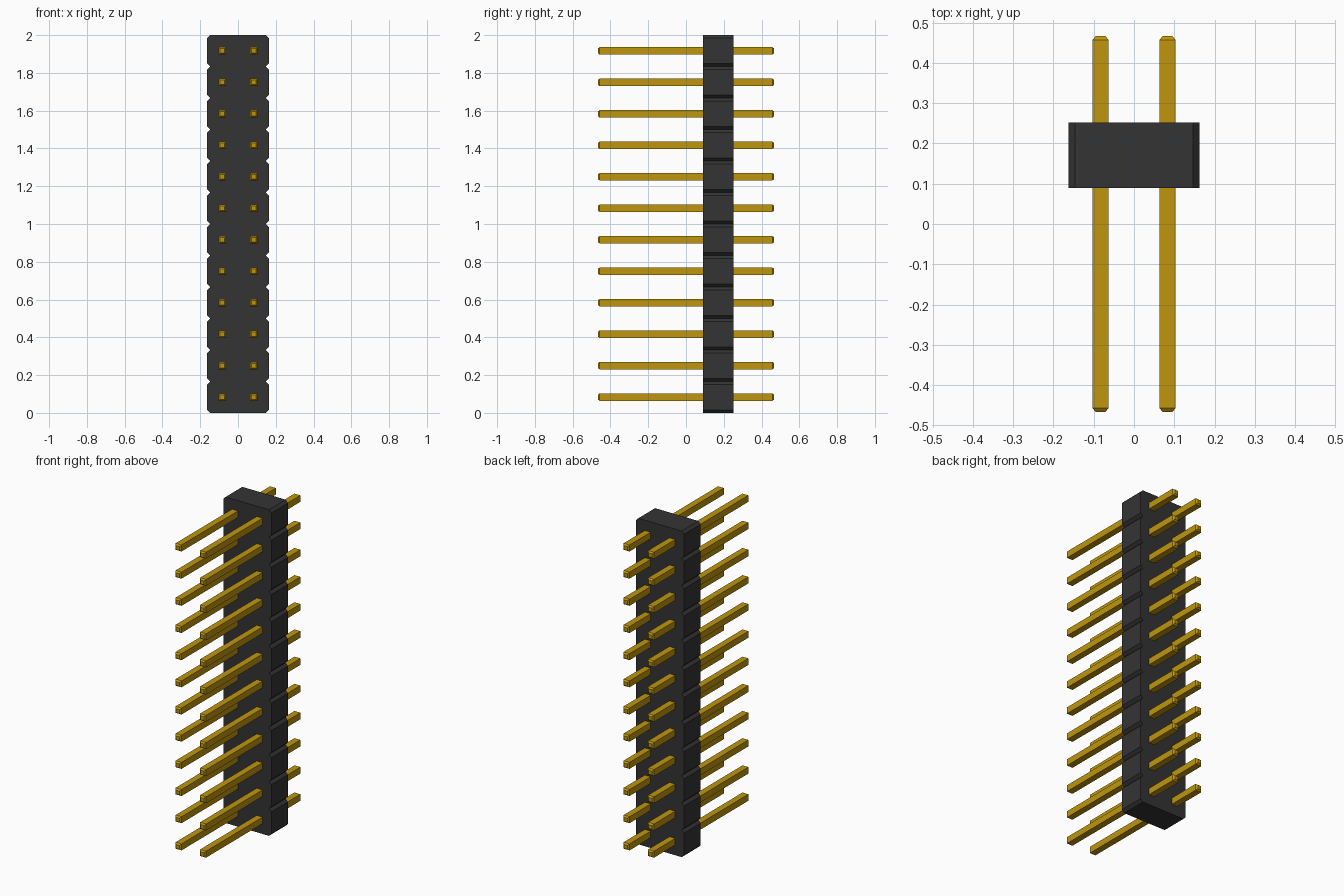
import bpy, bmesh

cube = bpy.data.objects.get("Cube")
if cube:
    bpy.data.objects.remove(cube, do_unlink=True)

ROWS = 12
PITCH = 2.0 / ROWS
HALF_W = 0.163          # housing half width
CHAMFER = 0.016         # corner cut of each housing segment
Y_FRONT, Y_BACK = 0.09, 0.252
PIN_X, PIN_R = 0.0833, 0.02
PIN_Y = 0.467           # pin half length


def material(name, rgb):
    m = bpy.data.materials.new(name)
    m.use_nodes = True
    m.diffuse_color = (*rgb, 1)
    bsdf = m.node_tree.nodes["Principled BSDF"]
    bsdf.inputs["Base Color"].default_value = (*rgb, 1)
    bsdf.inputs["Roughness"].default_value = 0.6
    return m


def make_object(name, bm, mat):
    bmesh.ops.recalc_face_normals(bm, faces=bm.faces)
    mesh = bpy.data.meshes.new(name)
    bm.to_mesh(mesh)
    bm.free()
    mesh.materials.append(mat)
    obj = bpy.data.objects.new(name, mesh)
    bpy.context.collection.objects.link(obj)
    return obj


def bridge(bm, a, b):
    for i in range(len(a)):
        j = (i + 1) % len(a)
        bm.faces.new((a[i], a[j], b[j], b[i]))


black = material("black plastic", (0.034, 0.034, 0.034))
gold = material("gold metal", (0.52, 0.305, 0.004))

# Housing: one outline with a notch between segments, extruded front to back
right_side = []
for i in range(ROWS):
    z0, z1 = i * PITCH, (i + 1) * PITCH
    right_side += [(HALF_W - CHAMFER, z0), (HALF_W, z0 + CHAMFER),
                   (HALF_W, z1 - CHAMFER)]
right_side.append((HALF_W - CHAMFER, 2.0))
outline = right_side + [(-x, z) for x, z in reversed(right_side)]

bm = bmesh.new()
front = [bm.verts.new((x, Y_FRONT, z)) for x, z in outline]
back = [bm.verts.new((x, Y_BACK, z)) for x, z in outline]
bridge(bm, front, back)
# Cap each segment with its own six-sided face
n = len(outline)
for ring in (front, back):
    for i in range(ROWS):
        right = ring[3 * i:3 * i + 4]
        left = [ring[n - 1 - k] for k in range(3 * i + 3, 3 * i - 1, -1)]
        bm.faces.new(right + left)
make_object("housing", bm, black)

# Pins: square bars with tapered tips, sharing one mesh
bm = bmesh.new()
rings = []
for y, r in ((-PIN_Y, 0.012), (-PIN_Y + 0.01, PIN_R),
             (PIN_Y - 0.01, PIN_R), (PIN_Y, 0.012)):
    rings.append([bm.verts.new((sx * r, y, sz * r))
                  for sx, sz in ((-1, -1), (1, -1), (1, 1), (-1, 1))])
for a, b in zip(rings, rings[1:]):
    bridge(bm, a, b)
bm.faces.new(rings[0])
bm.faces.new(rings[-1])
first_pin = make_object("pin_left_1", bm, gold)

for side, x in (("left", PIN_X), ("right", -PIN_X)):
    for i in range(ROWS):
        if side == "left" and i == 0:
            pin = first_pin
        else:
            pin = bpy.data.objects.new(f"pin_{side}_{i + 1}", first_pin.data)
            bpy.context.collection.objects.link(pin)
        pin.location = (x, 0, (i + 0.5) * PITCH)
